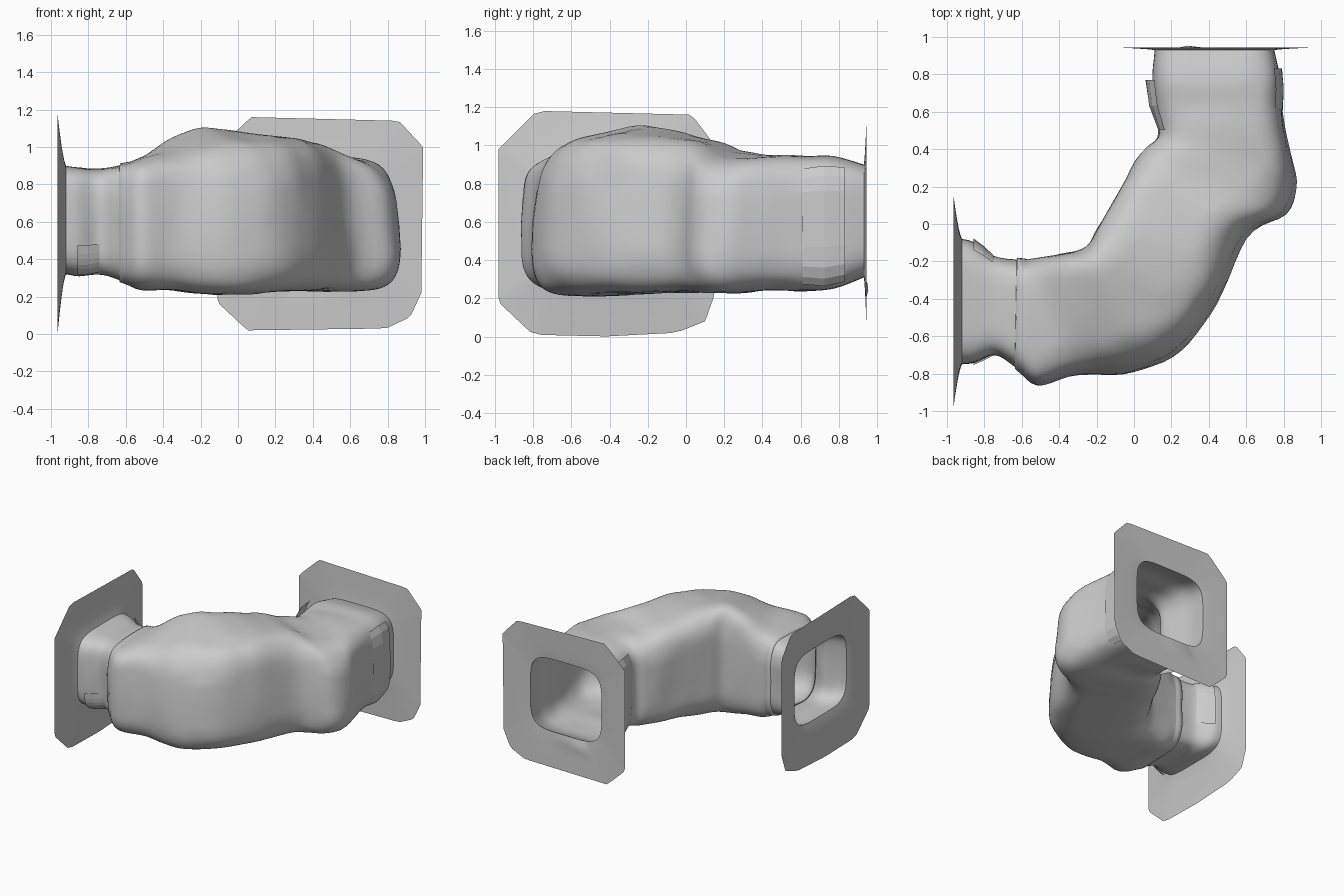
import bpy, math
from mathutils import Vector, noise

if "Cube" in bpy.data.objects:
    bpy.data.objects.remove(bpy.data.objects["Cube"])

# Cross-sections along the bend:
# inner x, inner y, outer x, outer y, floor z, roof z (inner), roof z (outer)
SECTIONS = [
    (-0.92, -0.08, -0.92, -0.75, 0.32, 0.90, 0.90),
    (-0.85, -0.10, -0.85, -0.74, 0.31, 0.89, 0.89),
    (-0.75, -0.17, -0.74, -0.70, 0.32, 0.88, 0.88),
    (-0.63, -0.19, -0.64, -0.76, 0.29, 0.91, 0.89),
    (-0.51, -0.18, -0.52, -0.86, 0.24, 0.96, 0.92),
    (-0.38, -0.16, -0.30, -0.81, 0.23, 1.08, 0.95),
    (-0.26, -0.12, 0.00, -0.80, 0.21, 1.14, 0.99),
    (-0.20, -0.03, 0.26, -0.68, 0.22, 1.12, 1.02),
    (-0.13, 0.09, 0.45, -0.43, 0.23, 1.08, 1.05),
    (-0.05, 0.23, 0.61, -0.08, 0.23, 1.03, 1.02),
    (0.01, 0.34, 0.82, 0.05, 0.23, 0.99, 0.95),
    (0.07, 0.41, 0.88, 0.20, 0.23, 0.97, 0.93),
    (0.13, 0.47, 0.84, 0.38, 0.24, 0.95, 0.94),
    (0.12, 0.61, 0.79, 0.61, 0.24, 0.94, 0.94),
    (0.10, 0.77, 0.78, 0.78, 0.25, 0.94, 0.94),
    (0.11, 0.93, 0.75, 0.93, 0.31, 0.90, 0.90),
]
LAST = len(SECTIONS) - 1
SIDES = 64


def section_at(t):
    """Smoothly interpolated cross-section at position t along the bend."""
    i = min(int(t), LAST - 1)
    f = t - i
    a, b, c, d = (SECTIONS[max(0, min(LAST, i + k))] for k in (-1, 0, 1, 2))
    return [0.5 * (2 * q + (r - p) * f + (2 * p - 5 * q + 4 * r - s) * f * f
                   + (3 * q - p - 3 * r + s) * f ** 3)
            for p, q, r, s in zip(a, b, c, d)]


def surface(t, ang, grow=0.0):
    """Point on the rounded-box skin; grow pushes it outwards."""
    ix, iy, ox, oy, lo, hi_in, hi_out = section_at(t)
    c, s = math.cos(ang), math.sin(ang)
    u = math.copysign(abs(c) ** 0.44, c)
    v = math.copysign(abs(s) ** 0.44, s)
    k = (u + 1) / 2
    hi = hi_in + (hi_out - hi_in) * k
    # The outer wall of the bend leans inwards towards the roof
    lean = 0.10 * max(0, min(1, (t - 4) / 2, (13 - t) / 2)) * ((v + 1) / 2) ** 2
    w = k * (1 - lean)
    p = Vector((ix + (ox - ix) * w, iy + (oy - iy) * w, lo + (hi - lo) * (v + 1) / 2))
    centre = Vector(((ix + ox) / 2, (iy + oy) / 2, (lo + hi) / 2))
    out = (p - centre).normalized()
    fade = min(1, t / 2, (LAST - t) / 2)
    return p + out * (grow + 0.011 * fade * noise.noise(p * 6))


def make_grid(name, rows, closed, smooth=True, flip=True):
    n = len(rows[0])
    verts = [p for r in rows for p in r]
    faces = []
    for j in range(len(rows) - 1):
        for i in range(n if closed else n - 1):
            k = (i + 1) % n
            f = (j * n + i, j * n + k, (j + 1) * n + k, (j + 1) * n + i)
            faces.append(f[::-1] if flip else f)
    me = bpy.data.meshes.new(name)
    me.from_pydata(verts, [], faces)
    me.polygons.foreach_set("use_smooth", [smooth] * len(faces))
    ob = bpy.data.objects.new(name, me)
    bpy.context.collection.objects.link(ob)
    return ob


ANGLES = [2 * math.pi * i / SIDES for i in range(SIDES)]

# Curved hollow tunnel, open at both ends
make_grid("tunnel_bend", [[surface(t * LAST / 75, a) for a in ANGLES] for t in range(76)], True)


def ray_to_outline(c, d, poly):
    """Where a ray from c along d leaves the 2D outline."""
    best = 1.0
    for (ax, ay), (bx, by) in zip(poly, poly[1:] + poly[:1]):
        ex, ey = bx - ax, by - ay
        den = d[0] * ey - d[1] * ex
        if abs(den) < 1e-9:
            continue
        s = ((ax - c[0]) * ey - (ay - c[1]) * ex) / den
        w = ((ax - c[0]) * d[1] - (ay - c[1]) * d[0]) / den
        if s > 0 and -1e-6 <= w <= 1 + 1e-6:
            best = s
    return best


def flange(name, t, axis, plane, outline, bump):
    """Clipped-corner end plate lofted from the tunnel mouth to its outline."""
    side = 1 - axis
    hole = [surface(t, a) for a in ANGLES]
    mid = sum(hole, Vector()) / SIDES
    sign = math.copysign(1, plane)
    rows = [[] for _ in range(9)]
    for p in hole:
        d = (p[side] - mid[side], p.z - mid.z)
        s = ray_to_outline((mid[side], mid.z), d, outline)
        for j, row in enumerate(rows):
            f = j / 8
            q = p.copy()
            k = 1 + (s - 1) * f
            q[side], q.z = mid[side] + d[0] * k, mid.z + d[1] * k
            q[axis] = p[axis] + (plane - p[axis]) * f ** 0.7
            r2 = (q[side] - bump[0]) ** 2 + (q.z - bump[1]) ** 2
            q[axis] += sign * 0.045 * math.exp(-r2 / 0.002)
            row.append(q)
    make_grid(name, rows, True)


flange("left_flange", 0, 0, -0.965,
       [(-0.98, 0.98), (-0.78, 1.18), (0.03, 1.16), (0.15, 1.00),
        (0.15, 0.22), (0.10, 0.08), (-0.05, 0.02), (-0.43, 0.0), (-0.80, 0.01), (-0.98, 0.18)],
       (-0.50, 0.22))
flange("back_flange", LAST, 1, 0.945,
       [(-0.11, 0.99), (0.07, 1.16), (0.86, 1.14), (0.99, 1.00),
        (0.98, 0.22), (0.92, 0.09), (0.79, 0.03), (0.05, 0.02), (-0.11, 0.17)],
       (0.33, 0.24))


def collar_plate(name, t0, t1, a0, a1, grow):
    """Faceted plate lying just over the tunnel skin near a mouth."""
    rows = [[surface(t0 + (t1 - t0) * j / 2, math.radians(a0 + (a1 - a0) * i / 6),
                     grow * (0.2 if j == 0 else 1)) for i in range(7)] for j in range(3)]
    make_grid(name, rows, False, smooth=False, flip=t1 > t0)


# Angular plates around the two necks
collar_plate("left_neck_outer_plate", 2.0, 0.9, -60, -8, 0.015)
collar_plate("left_neck_inner_plate", 2.0, 0.9, 130, 185, 0.02)
collar_plate("back_neck_inner_plate", 12.3, 14.0, 140, 230, 0.04)
collar_plate("back_neck_outer_plate", 13.0, 14.3, -50, 40, 0.02)

# Raised seam lip where the left neck meets the bend
make_grid("neck_seam", [[surface(t, a, g) for a in ANGLES]
                        for t, g in ((3.0, -0.01), (3.05, 0.010), (3.3, 0.006), (3.6, -0.002))], True)
